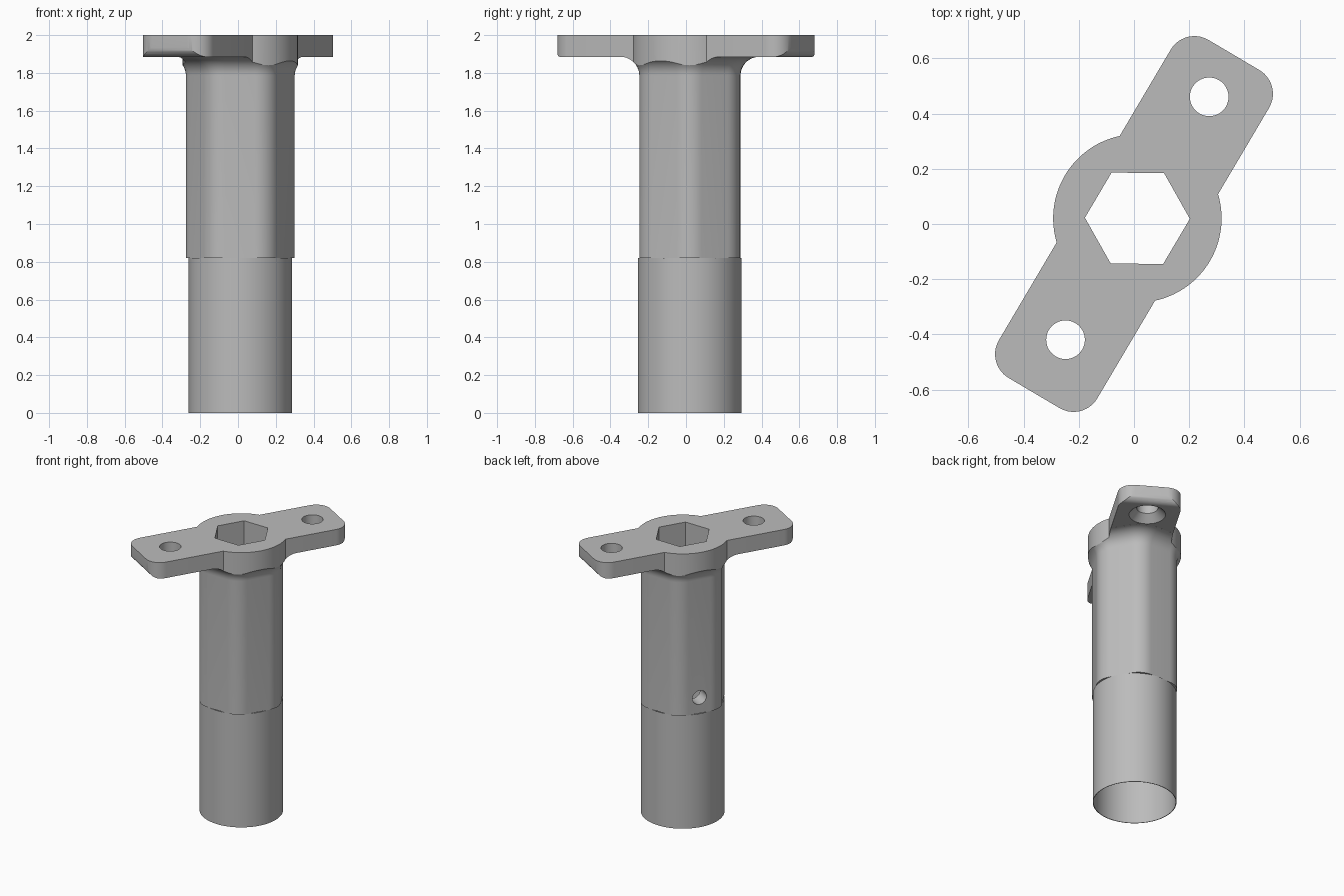
import bpy, bmesh
from math import pi, sin, cos, sqrt, radians
from mathutils import Matrix

cube = bpy.data.objects.get("Cube")
if cube:
    bpy.data.objects.remove(cube, do_unlink=True)

TUBE_X = 0.024          # tube axis offset along the arm
FLAT, CORNER = 0.267, 0.131   # body half width and corner radius
ARM_L, ARM_W, ARM_R = 0.711, 0.207, 0.1
ARM_Z, TOP, STEP = 1.885, 2.0, 0.82
OVER = 2.1

mat = bpy.data.materials.new("grey plastic")
mat.use_nodes = True
GREY = (0.5, 0.5, 0.5, 1)
mat.diffuse_color = GREY
mat.node_tree.nodes["Principled BSDF"].inputs["Base Color"].default_value = GREY


def loft(name, rings):
    """Closed solid through equal-length rings of points."""
    bm = bmesh.new()
    loops = [[bm.verts.new(p) for p in ring] for ring in rings]
    n = len(loops[0])
    for a, b in zip(loops, loops[1:]):
        for i in range(n):
            j = (i + 1) % n
            bm.faces.new((a[i], a[j], b[j], b[i]))
    bm.faces.new(loops[0])
    bm.faces.new(loops[-1])
    bmesh.ops.recalc_face_normals(bm, faces=bm.faces)
    me = bpy.data.meshes.new(name)
    bm.to_mesh(me)
    bm.free()
    me.materials.append(mat)
    ob = bpy.data.objects.new(name, me)
    bpy.context.collection.objects.link(ob)
    return ob


def prism(name, pts, z0, z1):
    return loft(name, [[(x, y, z) for x, y in pts] for z in (z0, z1)])


def circle(r, cx=0.0, n=64, turn=0.0):
    return [(cx + r * cos(turn + 2 * pi * i / n), r * sin(turn + 2 * pi * i / n))
            for i in range(n)]


def arc(cx, cy, r, start, sweep, n):
    return [(cx + r * cos(start + sweep * i / n), cy + r * sin(start + sweep * i / n))
            for i in range(n + 1)]


def round_hex(grow):
    c = (FLAT - CORNER) / cos(pi / 6)
    pts = []
    for k in range(6):
        a = k * pi / 3
        pts += arc(TUBE_X + c * cos(a), c * sin(a), CORNER + grow, a - pi / 6, pi / 3, 10)
    return pts


def combine(ob, other, op):
    mod = ob.modifiers.new(op, "BOOLEAN")
    mod.operation, mod.object, mod.solver = op, other, "EXACT"
    bpy.context.view_layer.objects.active = ob
    bpy.ops.object.modifier_apply(modifier=mod.name)
    bpy.data.objects.remove(other, do_unlink=True)


def finish(ob):
    ob.data.transform(Matrix.Rotation(radians(59.4), 4, "Z"))
    bpy.ops.object.select_all(action="DESELECT")
    ob.select_set(True)
    bpy.context.view_layer.objects.active = ob
    bpy.ops.object.shade_smooth_by_angle(angle=radians(30))


def arm_outline():
    pts = []
    for k, (sx, sy) in enumerate([(1, 1), (-1, 1), (-1, -1), (1, -1)]):
        pts += arc(sx * (ARM_L - ARM_R), sy * (ARM_W - ARM_R), ARM_R, k * pi / 2, pi / 2, 14)
    return pts


# Arm plate with rounded lower end edges
arm = prism("arm", arm_outline(), ARM_Z, OVER)
F = 0.055
side = [(ARM_L, OVER + 0.1), (-ARM_L, OVER + 0.1)]
side += arc(-ARM_L + F, ARM_Z + F, F, pi, pi / 2, 8)
side += arc(ARM_L - F, ARM_Z + F, F, 1.5 * pi, pi / 2, 8)
# widen slightly so the end plane stays clear of the outline
side = [(x * 1.0005, z - 0.0005) for x, z in side]
combine(arm, loft("arm_profile", [[(x, y, z) for x, z in side] for y in (-0.5, 0.5)]),
        "INTERSECT")

# Rounded hexagonal body flaring into the head, trimmed to the head outline
R = 0.1
sections = [(STEP, 0.0)]
for i in range(13):
    t = i / 12 * radians(86)
    sections.append((ARM_Z - R + R * sin(t), R * (1 - cos(t))))
sections.append((OVER, sections[-1][1]))
body = loft("handle_body", [[(x, y, z) for x, y in round_hex(g)] for z, g in sections])
head = prism("head_outline", circle(0.305, TUBE_X, 128), 0.5, OVER + 0.1)
combine(head, prism("arm_outline", arm_outline(), 0.45, OVER + 0.15), "UNION")
combine(body, head, "INTERSECT")
combine(body, arm, "UNION")

# Flat top, hexagonal bore
combine(body, prism("top_trim", circle(2, 0, 4), TOP, 3), "DIFFERENCE")
combine(body, prism("bore", circle(0.19, TUBE_X, 6), 0.4, 2.5), "DIFFERENCE")

# Countersunk screw holes
for s in (-1, 1):
    x = TUBE_X + s * 0.511
    levels = [(ARM_Z - 0.01, 0.13), (ARM_Z + 0.05, 0.07), (2.5, 0.07)]
    screw = loft("screw_hole", [[(px, py, z) for px, py in circle(r, x, 48)] for z, r in levels])
    combine(body, screw, "DIFFERENCE")

# Pin hole through one flat
pin = loft("pin_hole", [[(px, y, 0.934 + pz) for px, pz in circle(0.05, TUBE_X, 32)]
                        for y in (0.08, 0.4)])
combine(body, pin, "DIFFERENCE")
finish(body)

# Thin open sleeve below the body
sleeve = prism("lower_sleeve", circle(0.274, TUBE_X, 96), 0, STEP)
combine(sleeve, prism("sleeve_bore", circle(0.27, TUBE_X, 96), -0.1, 1), "DIFFERENCE")
finish(sleeve)
